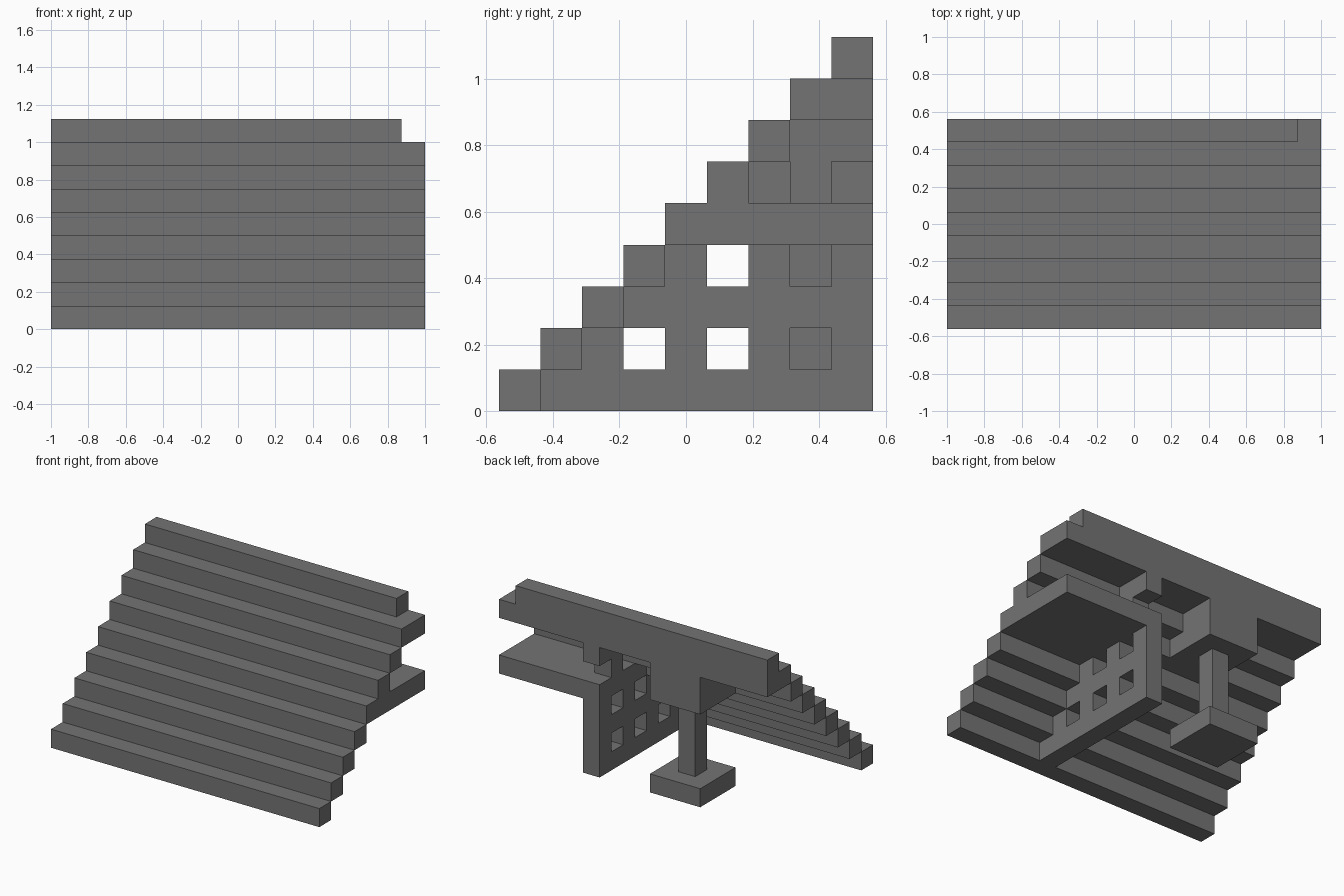
import bpy
import bmesh
from mathutils import Vector

cube = bpy.data.objects.get("Cube")
if cube:
    bpy.data.objects.remove(cube, do_unlink=True)

UNIT = 0.125                      # edge of one building block
ORIGIN = Vector((-1.0, -0.5625, 0.0))

grey = bpy.data.materials.new("stone_grey")
grey.use_nodes = True
colour = (0.174, 0.174, 0.174, 1.0)
grey.diffuse_color = colour
grey.node_tree.nodes["Principled BSDF"].inputs["Base Color"].default_value = colour


def block_range(start, end):
    """All block cells between two corners."""
    return {(x, y, z)
            for x in range(start[0], end[0])
            for y in range(start[1], end[1])
            for z in range(start[2], end[2])}


def build(name, cells):
    """Make one clean mesh from the outer faces of a set of blocks."""
    bm = bmesh.new()
    for cell in cells:
        for axis in range(3):
            for sign in (-1, 1):
                step = [0, 0, 0]
                step[axis] = sign
                if tuple(c + s for c, s in zip(cell, step)) in cells:
                    continue
                normal = Vector(step)
                side = Vector([float(i == (axis + 1) % 3) for i in range(3)])
                up = normal.cross(side)
                centre = Vector(cell) + Vector((0.5, 0.5, 0.5)) + normal / 2
                corners = [centre + (side * a + up * b) / 2
                           for a, b in ((-1, -1), (1, -1), (1, 1), (-1, 1))]
                bm.faces.new([bm.verts.new(ORIGIN + p * UNIT) for p in corners])
    bmesh.ops.remove_doubles(bm, verts=bm.verts, dist=0.001)
    bmesh.ops.dissolve_limit(bm, angle_limit=0.01, verts=bm.verts, edges=bm.edges)
    mesh = bpy.data.meshes.new(name)
    bm.to_mesh(mesh)
    bm.free()
    mesh.materials.append(grey)
    obj = bpy.data.objects.new(name, mesh)
    bpy.context.scene.collection.objects.link(obj)


# Steps: the eighth is two blocks deep, the top one stops short on one side
for k in range(9):
    depth = 2 if k == 7 else 1
    length = 15 if k == 8 else 16
    build(f"step_{k + 1}", block_range((0, k, k), (length, k + depth, k + 1)))

# Side platform behind the fifth step
build("platform", block_range((10, 5, 4), (16, 9, 5)))

# Support wall following the slope, with square windows
wall = set()
for k in range(4):
    wall |= block_range((10, k + 1, k), (11, 9, k + 1))
for k in (1, 3):
    for j in (3, 5, 7):
        wall.discard((10, j, k))
build("window_wall", wall)

# Bracket from the platform up to the eighth step
build("wall_bracket", block_range((10, 7, 5), (11, 8, 6))
      | block_range((10, 7, 6), (11, 9, 7)))

# Pillar with a wide foot and a head tucked under the steps
build("pillar_base", block_range((4, 6, 0), (7, 9, 1)))
build("pillar_shaft", block_range((5, 7, 1), (6, 8, 5)))
build("pillar_head", block_range((4, 6, 5), (7, 9, 6))
      | block_range((4, 7, 6), (7, 9, 7)))
